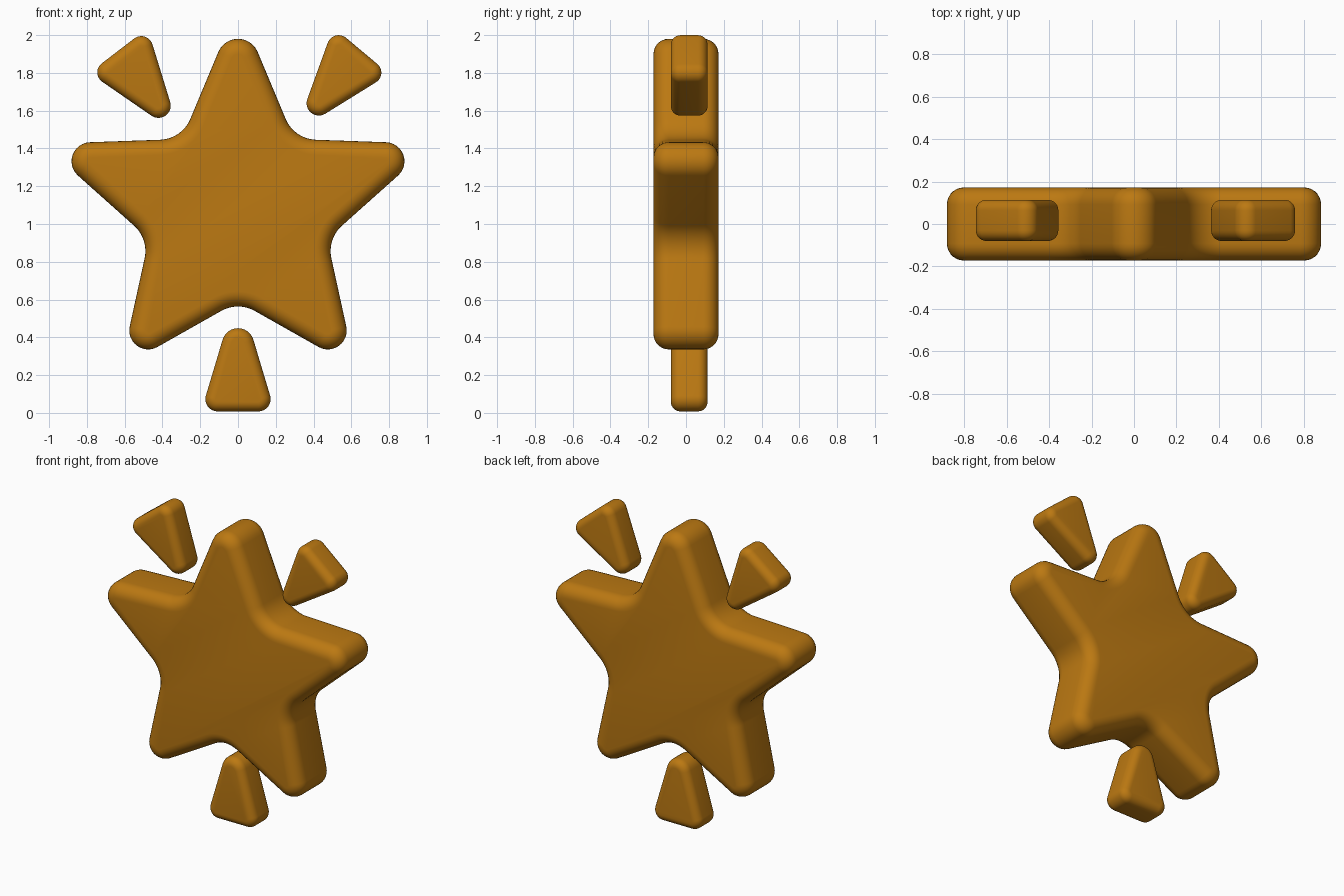
import bpy
import bmesh
import math
from mathutils import Vector

cube = bpy.data.objects.get("Cube")
if cube:
    bpy.data.objects.remove(cube, do_unlink=True)

# Single amber colour
amber = bpy.data.materials.new("amber")
amber.use_nodes = True
colour = (0.50, 0.19, 0.006, 1)
amber.diffuse_color = colour
amber.node_tree.nodes["Principled BSDF"].inputs["Base Color"].default_value = colour


def rounded_outline(corners, steps=12):
    """Counter-clockwise corners (x, z, radius) -> list of (point, outward normal)."""
    result = []
    for i, (x, z, radius) in enumerate(corners):
        p = Vector((x, z))
        before = (p - Vector(corners[i - 1][:2])).normalized()
        after = (Vector(corners[(i + 1) % len(corners)][:2]) - p).normalized()
        n0 = Vector((before.y, -before.x))
        n1 = Vector((after.y, -after.x))
        side = 1 if before.cross(after) > 0 else -1
        half = n0.angle(n1) / 2
        centre = p - side * (n0 + n1).normalized() * radius / math.cos(half)
        start = math.atan2(n0.y, n0.x)
        for k in range(steps + 1):
            a = start + side * 2 * half * k / steps
            n = Vector((math.cos(a), math.sin(a)))
            result.append((centre + side * n * radius, n))
    return result


def pillow(name, corners, y_mid, half_depth, edge, steps=7):
    """Thick plate with a rounded outline and rounded front and back edges."""
    outline = rounded_outline(corners)
    quarter = [math.pi / 2 * k / steps for k in range(steps + 1)]
    profile = [(edge * (1 - math.sin(a)), -half_depth + edge * (1 - math.cos(a)))
               for a in quarter]
    profile += [(inset, -y) for inset, y in reversed(profile)]

    bm = bmesh.new()
    rings = []
    for inset, y in profile:
        ring = []
        for p, n in outline:
            q = p - n * inset
            ring.append(bm.verts.new((q.x, y_mid + y, q.y)))
        rings.append(ring)
    count = len(outline)
    for a, b in zip(rings, rings[1:]):
        for i in range(count):
            j = (i + 1) % count
            bm.faces.new((a[i], a[j], b[j], b[i]))
    bm.faces.new(rings[0])
    bm.faces.new(rings[-1][::-1])
    bmesh.ops.recalc_face_normals(bm, faces=bm.faces)

    mesh = bpy.data.meshes.new(name)
    bm.to_mesh(mesh)
    bm.free()
    mesh.materials.append(amber)
    obj = bpy.data.objects.new(name, mesh)
    bpy.context.collection.objects.link(obj)
    bpy.ops.object.select_all(action='DESELECT')
    obj.select_set(True)
    bpy.context.view_layer.objects.active = obj
    bpy.ops.object.shade_smooth_by_angle(angle=math.radians(40))
    return obj


# Star body: right half from bottom notch to top tip, mirrored to the left
bottom_notch = (0, 0.59, 0.18)
top_tip = (0, 2.16, 0.113)
flank = [(0.621, 0.239, 0.10), (0.472, 0.921, 0.18),
         (1.035, 1.424, 0.101), (0.297, 1.45, 0.18)]
mirrored = [(-x, z, r) for x, z, r in reversed(flank)]
pillow("star_body", [bottom_notch] + flank + [top_tip] + mirrored, 0, 0.172, 0.08)

# Three wedge-shaped rays around the star
rays = {
    "bottom_ray": [(-0.195, 0.008, 0.065), (0.195, 0.008, 0.065), (0, 0.66, 0.085)],
    "upper_left_ray": [(0.303, 1.485, 0.065), (0.801, 1.794, 0.06), (0.505, 2.042, 0.062)],
    "upper_right_ray": [(-0.304, 1.467, 0.065), (-0.479, 2.036, 0.062), (-0.787, 1.80, 0.06)],
}
for name, corners in rays.items():
    pillow(name, corners, 0.017, 0.097, 0.05)
